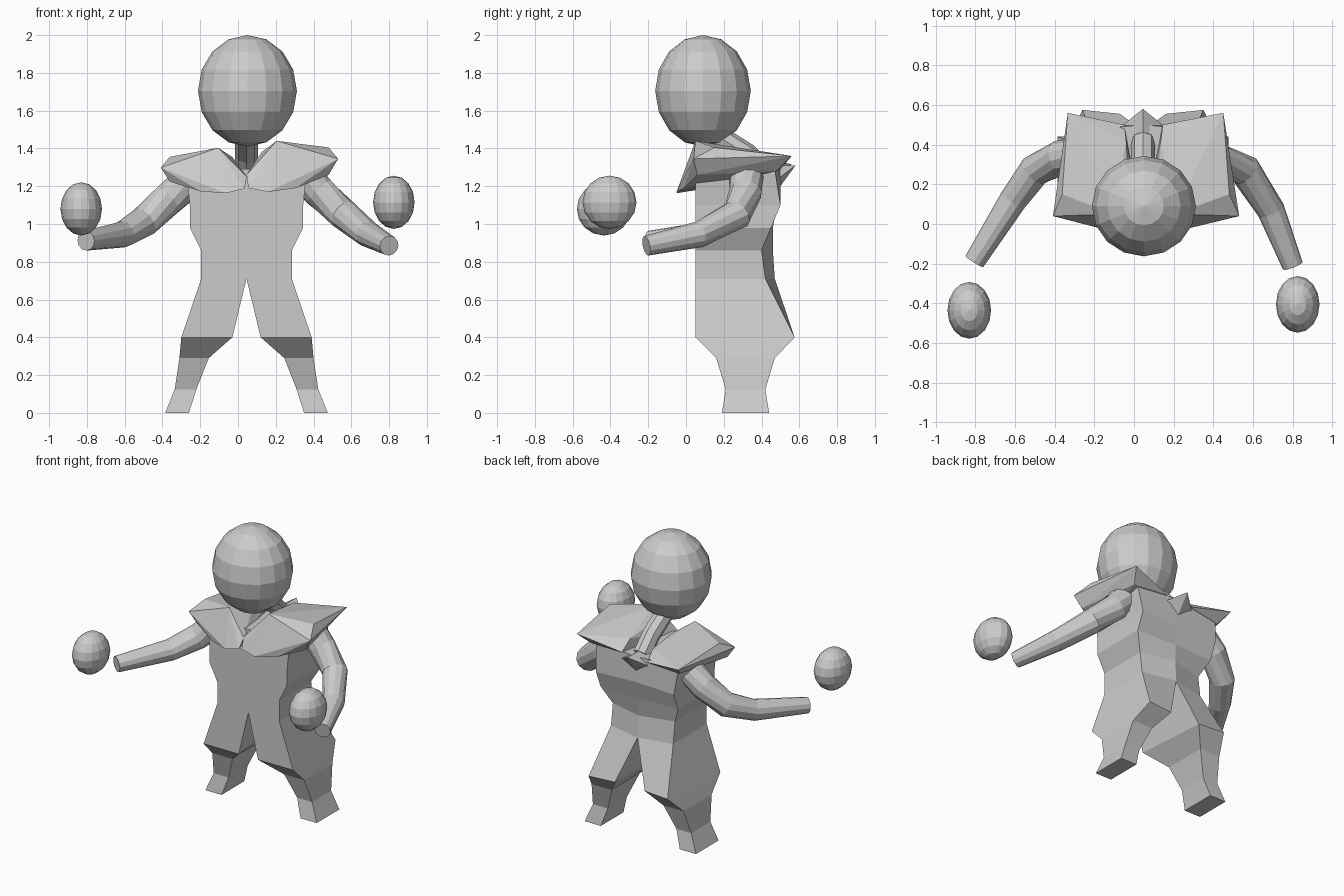
import bpy, bmesh, math
from mathutils import Vector

if "Cube" in bpy.data.objects:
    bpy.data.objects.remove(bpy.data.objects["Cube"])

CX = 0.045  # symmetry line of the body


def finish(name, bm):
    bmesh.ops.recalc_face_normals(bm, faces=bm.faces)
    me = bpy.data.meshes.new(name)
    bm.to_mesh(me)
    bm.free()
    ob = bpy.data.objects.new(name, me)
    bpy.context.collection.objects.link(ob)
    return ob


def loft(name, rings, skip=lambda i, j: False):
    """Skin a list of equal rings and cap both ends."""
    bm = bmesh.new()
    vs = [[bm.verts.new(p) for p in r] for r in rings]
    n = len(rings[0])
    for i in range(len(vs) - 1):
        for j in range(n):
            k = (j + 1) % n
            if not skip(i, j):
                bm.faces.new((vs[i][j], vs[i][k], vs[i + 1][k], vs[i + 1][j]))
    bm.faces.new(vs[0])
    bm.faces.new(vs[-1])
    return finish(name, bm)


def tube(name, path, radii, sides=12):
    pts = [Vector(p) for p in path]
    rings = []
    for i, p in enumerate(pts):
        t = pts[min(i + 1, len(pts) - 1)] - pts[max(i - 1, 0)]
        q = t.to_track_quat('Z', 'X')
        rings.append([p + q @ Vector((radii[i] * math.cos(a), radii[i] * math.sin(a), 0))
                      for a in (2 * math.pi * k / sides for k in range(sides))])
    return loft(name, rings)


def ball(name, loc, scale):
    bm = bmesh.new()
    bmesh.ops.create_uvsphere(bm, u_segments=16, v_segments=8, radius=1)
    bmesh.ops.scale(bm, vec=scale, verts=bm.verts)
    bmesh.ops.translate(bm, vec=loc, verts=bm.verts)
    return finish(name, bm)


def hull(name, points):
    bm = bmesh.new()
    for p in points:
        bm.verts.new(p)
    res = bmesh.ops.convex_hull(bm, input=bm.verts)
    loose = {v for v in res["geom_interior"] if isinstance(v, bmesh.types.BMVert)}
    bmesh.ops.delete(bm, geom=list(loose), context='VERTS')
    return finish(name, bm)


# Head and floating fists
ball("head", (0.05, 0.09, 1.705), (0.262, 0.253, 0.295))
ball("left_fist", (-0.83, -0.435, 1.08), (0.11, 0.143, 0.141))
ball("right_fist", (0.825, -0.405, 1.115), (0.11, 0.143, 0.141))

# Neck leaning forward into the head
tube("neck", [(CX, 0.42, 1.27), (CX, 0.32, 1.37), (CX, 0.16, 1.47)], [0.06] * 3, 8)

# Bent arms
tube("left_arm", [(-0.28, 0.34, 1.21), (-0.37, 0.335, 1.13), (-0.50, 0.27, 1.01),
                  (-0.61, 0.12, 0.945), (-0.805, -0.19, 0.912)],
     [0.09, 0.088, 0.082, 0.07, 0.053])
tube("right_arm", [(0.36, 0.32, 1.25), (0.43, 0.315, 1.17), (0.56, 0.27, 1.05),
                   (0.69, 0.07, 0.945), (0.80, -0.21, 0.885)],
     [0.09, 0.088, 0.082, 0.07, 0.053])

# Torso and legs: half sections (z, inner x, outer x, front y, back outer y, back inner y, back inset)
sections = [
    (0.00, 0.305, 0.43, 0.19, 0.44, 0.44, 0),
    (0.125, 0.265, 0.38, 0.21, 0.42, 0.42, 0),
    (0.29, 0.20, 0.355, 0.16, 0.47, 0.47, 0),
    (0.40, 0.075, 0.345, 0.05, 0.575, 0.555, 0.04),
    (0.71, 0, 0.24, 0.05, 0.42, 0.47, 0),
    (0.86, 0, 0.24, 0.05, 0.40, 0.46, 0),
    (0.98, 0, 0.30, 0.05, 0.45, 0.46, 0),
    (1.10, 0, 0.30, 0.05, 0.50, 0.48, 0),
    (1.29, 0, 0.32, 0.05, 0.47, 0.50, 0),
]
rings = [[(xi, yf, z), (xo, yf, z), (xo - d, bo, z), (xi + (d if xi else 0), bi, z)]
         for z, xi, xo, yf, bo, bi, d in sections]
body = loft("body", rings, skip=lambda i, j: j == 3 and i >= 4)
body.location.x = CX
mirror = body.modifiers.new("mirror", 'MIRROR')
mirror.use_clip = True

# Angular shoulder plates, the left one slightly smaller and drooping
plate = [(0.01, -0.04, 1.19), (0.115, -0.05, 1.17), (0.0, 0.0, 1.26), (0.16, 0.05, 1.44),
         (0.485, 0.04, 1.345), (0.435, 0.06, 1.26), (0.26, -0.01, 1.19),
         (0.435, 0.15, 1.405), (0.405, 0.56, 1.36), (0.355, 0.48, 1.28),
         (0.10, 0.50, 1.29), (0.09, 0.42, 1.36), (0.08, 0.2, 1.38)]
hull("right_shoulder_plate", [(CX + x, y, z) for x, y, z in plate])
hull("left_shoulder_plate", [(CX - 0.935 * x, y, 1.17 + 0.9 * (z - 1.17) - 0.06 * x)
                             for x, y, z in plate])

# Pointed collar at the back
hull("back_collar", [(CX - 0.10, 0.50, 1.25), (CX + 0.10, 0.50, 1.25), (CX, 0.47, 1.16),
                     (CX, 0.42, 1.31), (CX, 0.58, 1.31)])
